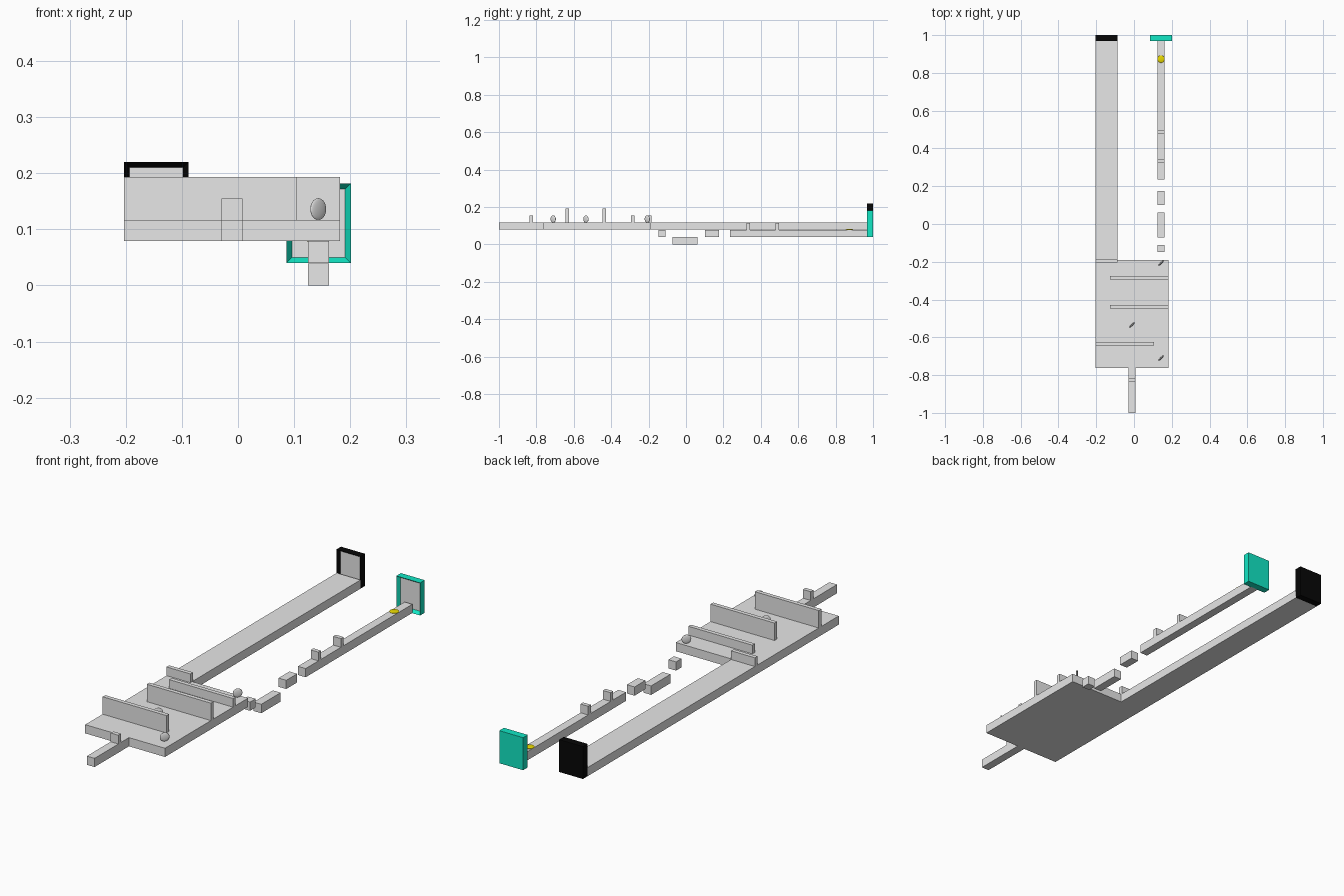
import bpy, bmesh, math

if "Cube" in bpy.data.objects:
    bpy.data.objects.remove(bpy.data.objects["Cube"])


def material(name, rgb):
    m = bpy.data.materials.new(name)
    m.diffuse_color = (*rgb, 1)
    m.use_nodes = True
    m.node_tree.nodes["Principled BSDF"].inputs["Base Color"].default_value = m.diffuse_color
    return m


GREY = material("light_grey", (0.8, 0.8, 0.8))
BLACK = material("black", (0.002, 0.002, 0.002))
TEAL = material("teal", (0.006, 0.8, 0.56))
YELLOW = material("yellow", (0.8, 0.68, 0.0))


def finish(name, bm, mats):
    me = bpy.data.meshes.new(name)
    bm.normal_update()
    bm.to_mesh(me)
    bm.free()
    ob = bpy.data.objects.new(name, me)
    bpy.context.collection.objects.link(ob)
    for m in mats:
        me.materials.append(m)
    return ob


def box_mesh(x, y, z):
    bm = bmesh.new()
    bmesh.ops.create_cube(bm, size=1)
    for v in bm.verts:
        for i, (lo, hi) in enumerate((x, y, z)):
            v.co[i] = lo if v.co[i] < 0 else hi
    return bm


def box(name, x, y, z):
    return finish(name, box_mesh(x, y, z), [GREY])


def gate(name, x, z, mat):
    """Slab with a sloped recess in the front holding a grey panel."""
    bm = box_mesh(x, (0.968, 1.0), z)
    bm.normal_update()
    front = [f for f in bm.faces if f.normal.y < -0.9]
    bmesh.ops.inset_region(bm, faces=front, thickness=0.0142, depth=0)
    for f in front:
        f.material_index = 1
        for v in f.verts:
            v.co.y += 0.015
    return finish(name, bm, [mat, GREY])


def token(name, loc, rot, mat):
    """Flattened smooth ball."""
    bm = bmesh.new()
    bmesh.ops.create_uvsphere(bm, u_segments=32, v_segments=16, radius=0.0195)
    for v in bm.verts:
        v.co.z *= 0.22
    for f in bm.faces:
        f.smooth = True
    ob = finish(name, bm, [mat])
    ob.location, ob.rotation_euler = loc, rot


# Upper level: entry beam, wide platform, long walkway
Z0, Z1 = 0.079, 0.117
box("entry_beam", (-0.029, 0.008), (-1.0, -0.763), (Z0, Z1))
box("wide_platform", (-0.203, 0.182), (-0.763, -0.19), (Z0, Z1))
box("long_walkway", (-0.203, -0.088), (-0.19, 0.97), (Z0, Z1))

# Barriers standing on the upper level
for i, (x, y, top) in enumerate([
        ((-0.029, 0.008), -0.827, 0.155),
        ((-0.203, 0.105), -0.634, 0.193),
        ((-0.127, 0.182), -0.438, 0.193),
        ((-0.127, 0.182), -0.285, 0.155),
        ((-0.203, -0.088), -0.194, 0.155)]):
    box(f"barrier_{i + 1}", x, (y - 0.009, y + 0.009), (Z1, top))

# Stepping blocks and lower beam
X = (0.125, 0.162)
for name, y, z in [
        ("step_block_1", (-0.148, -0.110), (0.04, 0.078)),
        ("step_block_2", (-0.071, 0.062), (0.0, 0.039)),
        ("step_block_3", (0.101, 0.176), (0.04, 0.078)),
        ("lower_beam", (0.235, 0.97), (0.04, 0.078)),
        ("lower_barrier_1", (0.323, 0.341), (0.078, 0.116)),
        ("lower_barrier_2", (0.478, 0.496), (0.078, 0.116))]:
    box(name, X, y, z)

# Gates at the far ends
gate("black_gate", (-0.203, -0.088), (Z0, 0.22), BLACK)
gate("teal_gate", (0.086, 0.201), (0.04, 0.182), TEAL)

# Upright tokens turned 45 degrees, and the flat yellow button
for i, (x, y) in enumerate([(0.143, -0.71), (-0.011, -0.535), (0.143, -0.207)]):
    token(f"token_{i + 1}", (x, y, 0.136), (math.pi / 2, 0, math.pi / 4), GREY)
token("yellow_button", (0.143, 0.873, 0.079), (0, 0, 0), YELLOW)
